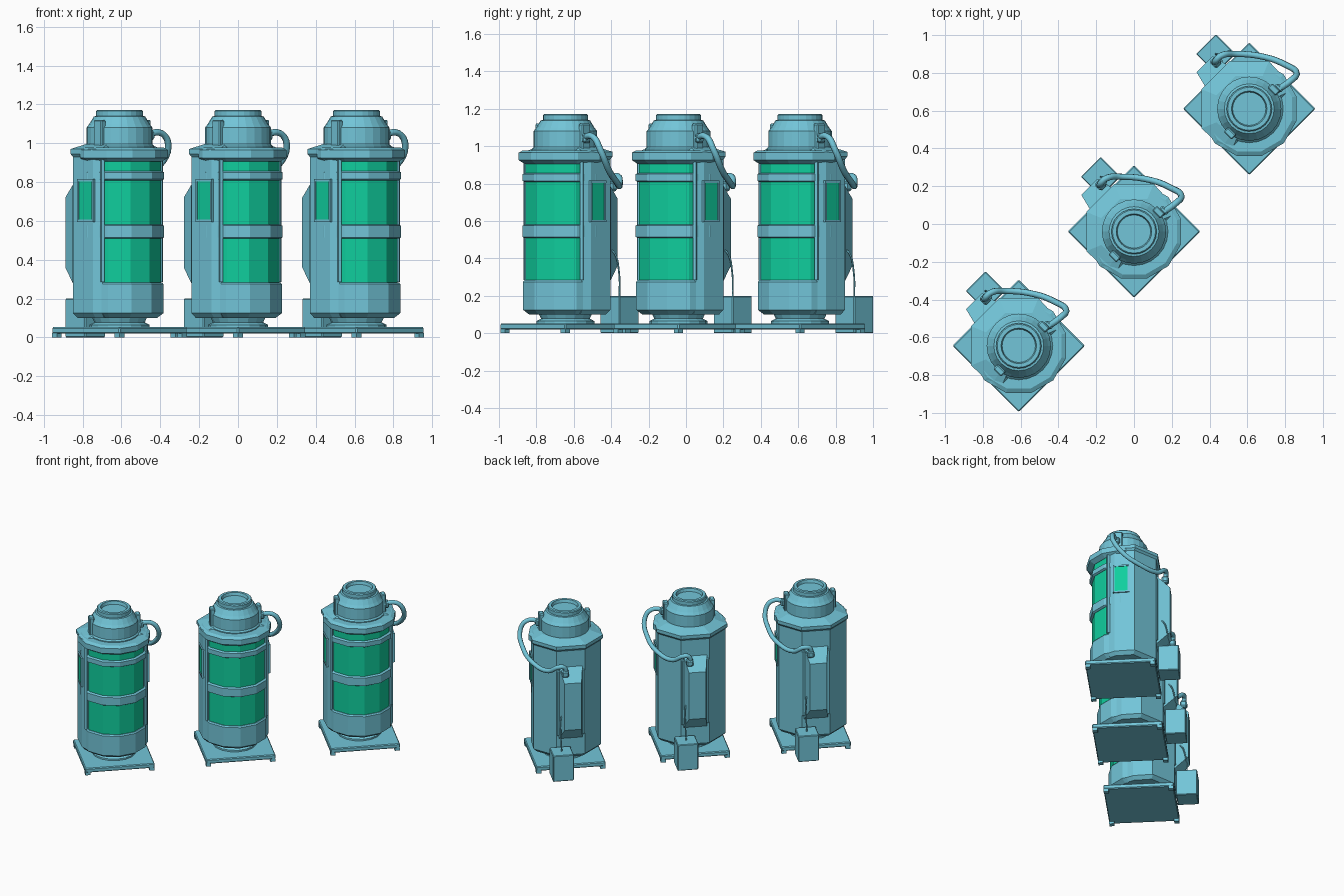
import bpy, bmesh, math
from mathutils import Matrix, Vector

if "Cube" in bpy.data.objects:
    bpy.data.objects.remove(bpy.data.objects["Cube"])


def material(name, rgb):
    m = bpy.data.materials.new(name)
    m.use_nodes = True
    m.diffuse_color = (*rgb, 1)
    m.node_tree.nodes["Principled BSDF"].inputs["Base Color"].default_value = (*rgb, 1)
    return m


TEAL = material("teal metal", (0.17, 0.56, 0.69))
GREEN = material("green glass", (0.005, 0.62, 0.34))

# Each tank stands on the diagonal, turned so its glass faces front-left
PLACES = [Matrix.Translation((x, y, 0)) @ Matrix.Rotation(math.radians(45), 4, 'Z')
          for x, y in ((-0.61, -0.645), (0, -0.04), (0.61, 0.61))]


def place(name, data, mat, bevel=0):
    data.materials.append(mat)
    for i, matrix in enumerate(PLACES):
        ob = bpy.data.objects.new(f"{name}_{i + 1}", data)
        bpy.context.collection.objects.link(ob)
        ob.matrix_world = matrix
        if bevel:
            mod = ob.modifiers.new("edge", 'BEVEL')
            mod.width = bevel
            mod.segments = 1


def finish(name, bm, mat, bevel=0):
    bmesh.ops.recalc_face_normals(bm, faces=bm.faces)
    me = bpy.data.meshes.new(name)
    bm.to_mesh(me)
    bm.free()
    place(name, me, mat, bevel)


def lathe(name, profile, sides, mat, cut_y=None):
    """Turn a (radius, height) profile; optionally keep only the part in front of cut_y."""
    bm = bmesh.new()
    rings = []
    for r, z in profile:
        rings.append([bm.verts.new((r * math.cos(a), r * math.sin(a), z))
                      for a in (math.tau * k / sides for k in range(sides))])
    for low, high in zip(rings, rings[1:]):
        for k in range(sides):
            j = (k + 1) % sides
            bm.faces.new((low[k], low[j], high[j], high[k]))
    bm.faces.new(rings[0])
    bm.faces.new(rings[-1])
    if cut_y is not None:
        geom = bm.verts[:] + bm.edges[:] + bm.faces[:]
        cut = bmesh.ops.bisect_plane(bm, geom=geom, plane_co=(0, cut_y, 0),
                                     plane_no=(0, 1, 0), clear_outer=True)
        edges = [e for e in cut["geom_cut"] if isinstance(e, bmesh.types.BMEdge)]
        bmesh.ops.holes_fill(bm, edges=edges)
    finish(name, bm, mat)


def boxes(name, items, mat, bevel=0):
    """Items are (centre, size, turn about z in degrees)."""
    bm = bmesh.new()
    for centre, size, turn in items:
        m = (Matrix.Translation(centre) @ Matrix.Rotation(math.radians(turn), 4, 'Z')
             @ Matrix.Diagonal((*size, 1)))
        bmesh.ops.create_cube(bm, size=1, matrix=m)
    finish(name, bm, mat, bevel)


def loft(name, loops, mat):
    bm = bmesh.new()
    rings = [[bm.verts.new(p) for p in loop] for loop in loops]
    n = len(rings[0])
    for a, b in zip(rings, rings[1:]):
        for k in range(n):
            bm.faces.new((a[k], a[(k + 1) % n], b[(k + 1) % n], b[k]))
    bm.faces.new(rings[0])
    bm.faces.new(rings[-1])
    finish(name, bm, mat)


def tube(name, points, radius, mat):
    cu = bpy.data.curves.new(name, 'CURVE')
    cu.dimensions = '3D'
    cu.bevel_depth = radius
    cu.bevel_resolution = 2
    cu.resolution_u = 5
    cu.use_fill_caps = True
    sp = cu.splines.new('BEZIER')
    sp.bezier_points.add(len(points) - 1)
    for bp, p in zip(sp.bezier_points, points):
        bp.co = p
        bp.handle_left_type = bp.handle_right_type = 'AUTO'
    place(name, cu, mat)


SIDES = (-1, 1)

# Base plate and corner feet
boxes("base_plate", [((0, 0, 0.036), (0.495, 0.495, 0.034), 0)], TEAL, 0.006)
boxes("base_feet", [((sx * 0.228, sy * 0.228, 0.012), (0.035, 0.035, 0.024), 0)
                    for sx in SIDES for sy in SIDES], TEAL)
lathe("pedestal", [(0.155, 0.05), (0.155, 0.065), (0.13, 0.078), (0.145, 0.11)], 16, TEAL)

# Glass cylinder, lower drum and bands
lathe("glass", [(0.22, 0.25), (0.22, 0.93)], 12, GREEN)
lathe("lower_drum", [(0.2, 0.1), (0.234, 0.125), (0.234, 0.275), (0.226, 0.284)], 12, TEAL)
for label, low, high in (("middle_band", 0.515, 0.575), ("upper_band", 0.815, 0.85)):
    lathe(label, [(0.226, low - 0.006), (0.237, low), (0.237, high), (0.226, high + 0.006)], 12, TEAL)

# Collar wraps only the front part of the tank
lathe("collar", [(0.225, 0.905), (0.258, 0.925), (0.258, 0.965), (0.235, 0.978)], 12, TEAL, 0.04)

# Back housing: half octagon with a sloping top
HALF = [(0.21, -0.085), (0.234, -0.04), (0.24, 0.1), (0.1, 0.24)]
OUTLINE = HALF + [(-x, y) for x, y in reversed(HALF)]


def outline(scale, z):
    return [(x * scale, y * scale, z) for x, y in OUTLINE]


loft("back_housing", [outline(0.9, 0.1), outline(1, 0.125), outline(1, 0.93),
                      outline(1.05, 0.945), outline(1.05, 0.97), outline(0.72, 0.995)], TEAL)

# Window posts and side windows with thin frames
boxes("window_posts", [((s * 0.212, -0.087, 0.6), (0.016, 0.02, 0.63), s * 30)
                       for s in SIDES], TEAL)
boxes("side_windows", [((s * 0.236, 0.006, 0.705), (0.008, 0.095, 0.2), s * -2.5)
                       for s in SIDES], GREEN)
boxes("side_window_frames",
      [((s * 0.238, 0.006, z), (0.014, 0.115, 0.012), s * -2.5) for s in SIDES for z in (0.6, 0.81)]
      + [((s * 0.238, y, 0.705), (0.014, 0.012, 0.22), 0) for s in SIDES for y in (-0.046, 0.058)], TEAL)

# Cap with recessed lid
lathe("cap", [(0.18, 0.96), (0.18, 0.985), (0.17, 0.995), (0.17, 1.08), (0.155, 1.1),
              (0.132, 1.138), (0.12, 1.14), (0.12, 1.166), (0.114, 1.172),
              (0.094, 1.172), (0.088, 1.15)], 24, TEAL)
boxes("cap_clips", [((s * 0.165, -0.02, 1.05), (0.035, 0.06, 0.14), 0) for s in SIDES], TEAL, 0.006)

# Backpack with sloping ends
loft("backpack", [[(s * 0.085, 0.235, z0), (s * 0.06, 0.335, z1), (s * 0.06, 0.335, z2),
                   (s * 0.085, 0.235, z3)]
                  for s in SIDES for z0, z1, z2, z3 in ((0.25, 0.36, 0.72, 0.81),)], TEAL)
boxes("backpack_plate", [((0, 0.24, 0.53), (0.2, 0.02, 0.5), 0)], TEAL, 0.006)

# Ground box and its cable
boxes("ground_box", [((0.08, 0.33, 0.1), (0.148, 0.148, 0.2), 0)], TEAL, 0.005)
tube("cable", [(0.08, 0.33, 0.19), (0.085, 0.32, 0.33), (0.08, 0.29, 0.43), (0.065, 0.27, 0.45)],
     0.005, TEAL)

# Coolant pipe from the cap round to the backpack, with end fittings
tube("pipe", [(0.15, -0.03, 1.04), (0.26, -0.05, 1.05), (0.31, -0.045, 0.98), (0.3, 0.03, 0.87),
              (0.255, 0.13, 0.81), (0.16, 0.25, 0.79), (0.09, 0.305, 0.84), (0.055, 0.305, 0.83),
              (0.05, 0.3, 0.76)], 0.017, TEAL)
boxes("pipe_fittings", [((0.05, 0.3, 0.785), (0.05, 0.05, 0.05), 0),
                        ((0.19, -0.033, 1.042), (0.03, 0.05, 0.05), 0)], TEAL, 0.01)
